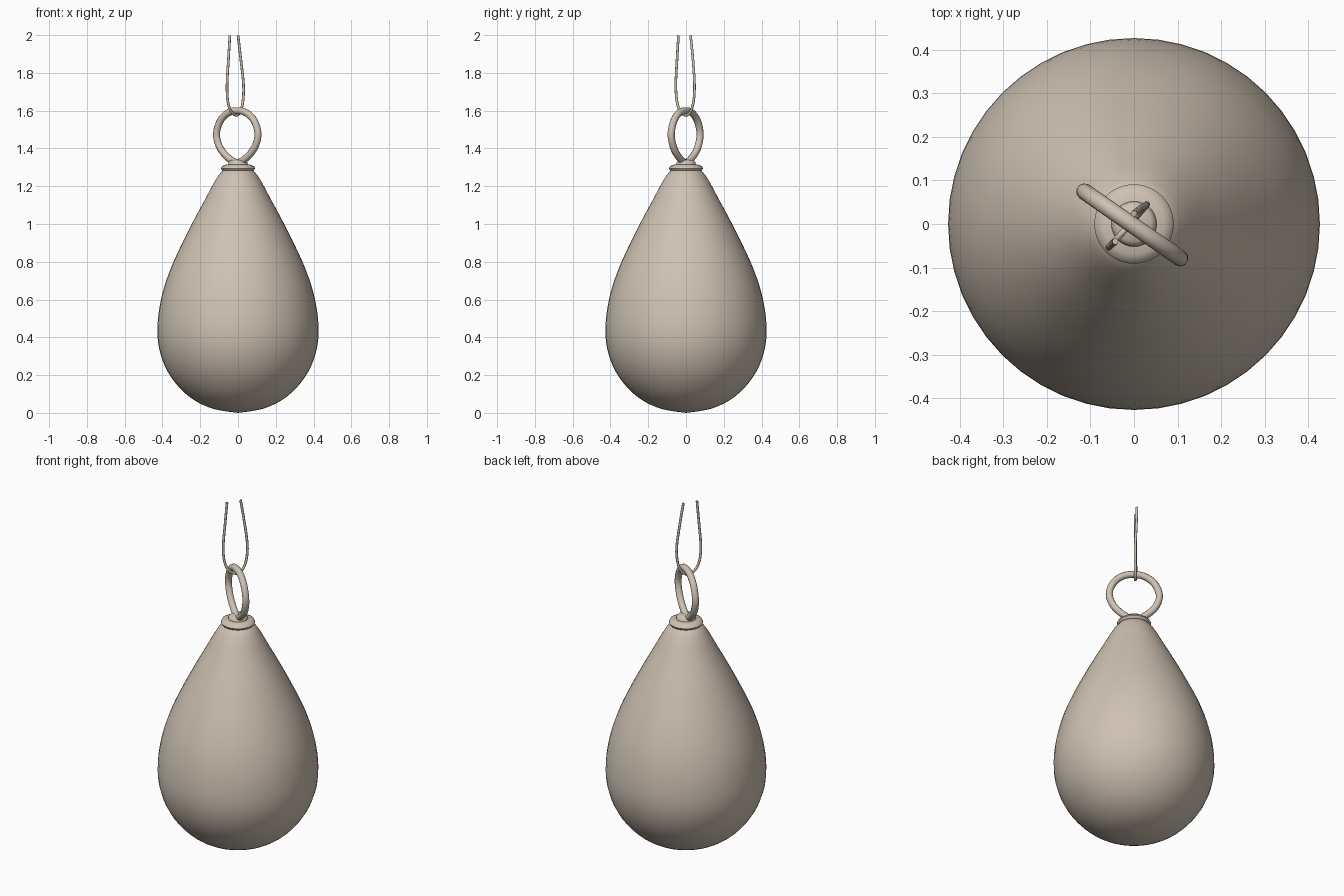
import bpy, bmesh, math
from mathutils import Vector

if "Cube" in bpy.data.objects:
    bpy.data.objects.remove(bpy.data.objects["Cube"])

mat = bpy.data.materials.new("warm beige")
mat.diffuse_color = (0.62, 0.54, 0.45, 1)
mat.use_nodes = True
mat.node_tree.nodes["Principled BSDF"].inputs["Base Color"].default_value = mat.diffuse_color


def catmull(pts, steps, closed=False):
    """Smooth curve through the given points."""
    pts = [Vector(p) for p in pts]
    n, out = len(pts), []
    get = (lambda i: pts[i % n]) if closed else (lambda i: pts[max(0, min(n - 1, i))])
    for i in range(n if closed else n - 1):
        a, b, c, d = get(i - 1), get(i), get(i + 1), get(i + 2)
        for s in range(steps):
            t = s / steps
            out.append(0.5 * (2 * b + (c - a) * t + (2 * a - 5 * b + 4 * c - d) * t * t
                              + (3 * b - a - 3 * c + d) * t ** 3))
    if not closed:
        out.append(pts[-1])
    return out


def lathe(name, profile, seg=48):
    """Revolve (radius, z) points about z; both ends lie on the axis."""
    bm = bmesh.new()
    vs = [bm.verts.new((max(r, 0), 0, z)) for r, z in profile]
    es = [bm.edges.new(p) for p in zip(vs, vs[1:])]
    bmesh.ops.spin(bm, geom=vs + es, cent=(0, 0, 0), axis=(0, 0, 1),
                   angle=2 * math.pi, steps=seg, use_duplicate=False)
    bmesh.ops.remove_doubles(bm, verts=bm.verts, dist=1e-4)
    bmesh.ops.recalc_face_normals(bm, faces=bm.faces)
    me = bpy.data.meshes.new(name)
    bm.to_mesh(me)
    bm.free()
    return finish(name, me)


def tube(name, pts, radius, closed):
    """Round tube along a path, turned into a mesh."""
    cu = bpy.data.curves.new(name + "_path", 'CURVE')
    cu.dimensions = '3D'
    cu.bevel_depth = radius
    cu.bevel_resolution = 3
    cu.use_fill_caps = True
    sp = cu.splines.new('POLY')
    sp.points.add(len(pts) - 1)
    for p, co in zip(sp.points, pts):
        p.co = (*co, 1)
    sp.use_cyclic_u = closed
    tmp = bpy.data.objects.new(name + "_tmp", cu)
    bpy.context.collection.objects.link(tmp)
    bpy.context.view_layer.update()
    me = bpy.data.meshes.new_from_object(tmp.evaluated_get(bpy.context.evaluated_depsgraph_get()))
    bpy.data.objects.remove(tmp)
    return finish(name, me)


def finish(name, me):
    me.materials.clear()
    me.materials.append(mat)
    ob = bpy.data.objects.new(name, me)
    bpy.context.collection.objects.link(ob)
    bpy.ops.object.select_all(action='DESELECT')
    ob.select_set(True)
    bpy.context.view_layer.objects.active = ob
    bpy.ops.object.shade_smooth_by_angle(angle=math.radians(50))
    return ob


# teardrop body
lathe("teardrop_body", catmull([
    (0, 0), (0.14, 0.024), (0.26, 0.087), (0.355, 0.19), (0.41, 0.31), (0.427, 0.44),
    (0.408, 0.60), (0.358, 0.76), (0.275, 0.94), (0.18, 1.12), (0.085, 1.28), (0, 1.285)], 4))

# round cap with a small raised boss
lathe("cap", [(0, 1.275), (0.07, 1.277), (0.085, 1.284), (0.091, 1.295), (0.085, 1.306),
              (0.07, 1.313), (0.052, 1.316), (0.05, 1.328), (0.04, 1.337), (0, 1.342)])

# hanging ring, slightly pointed at the bottom, turned about z
ax = Vector((0.82, -0.57, 0)).normalized()
half = [(0, 1.60), (0.06, 1.588), (0.11, 1.545), (0.134, 1.475), (0.112, 1.405), (0.06, 1.352), (0, 1.325)]
outline = half + [(-x, z) for x, z in half[-2:0:-1]]
tube("hanging_ring", catmull([ax * x + Vector((-0.004, -0.002, z)) for x, z in outline], 5, True), 0.019, True)

# thin cord looped through the ring
tube("cord", catmull([
    (-0.043, -0.04, 1.998), (-0.05, -0.047, 1.88), (-0.058, -0.054, 1.74), (-0.054, -0.048, 1.65),
    (-0.036, -0.03, 1.595), (-0.008, 0.0, 1.575), (0.012, 0.024, 1.595), (0.026, 0.04, 1.65),
    (0.029, 0.045, 1.74), (0.014, 0.036, 1.88), (0.0, 0.024, 1.998)], 4), 0.007, False)
